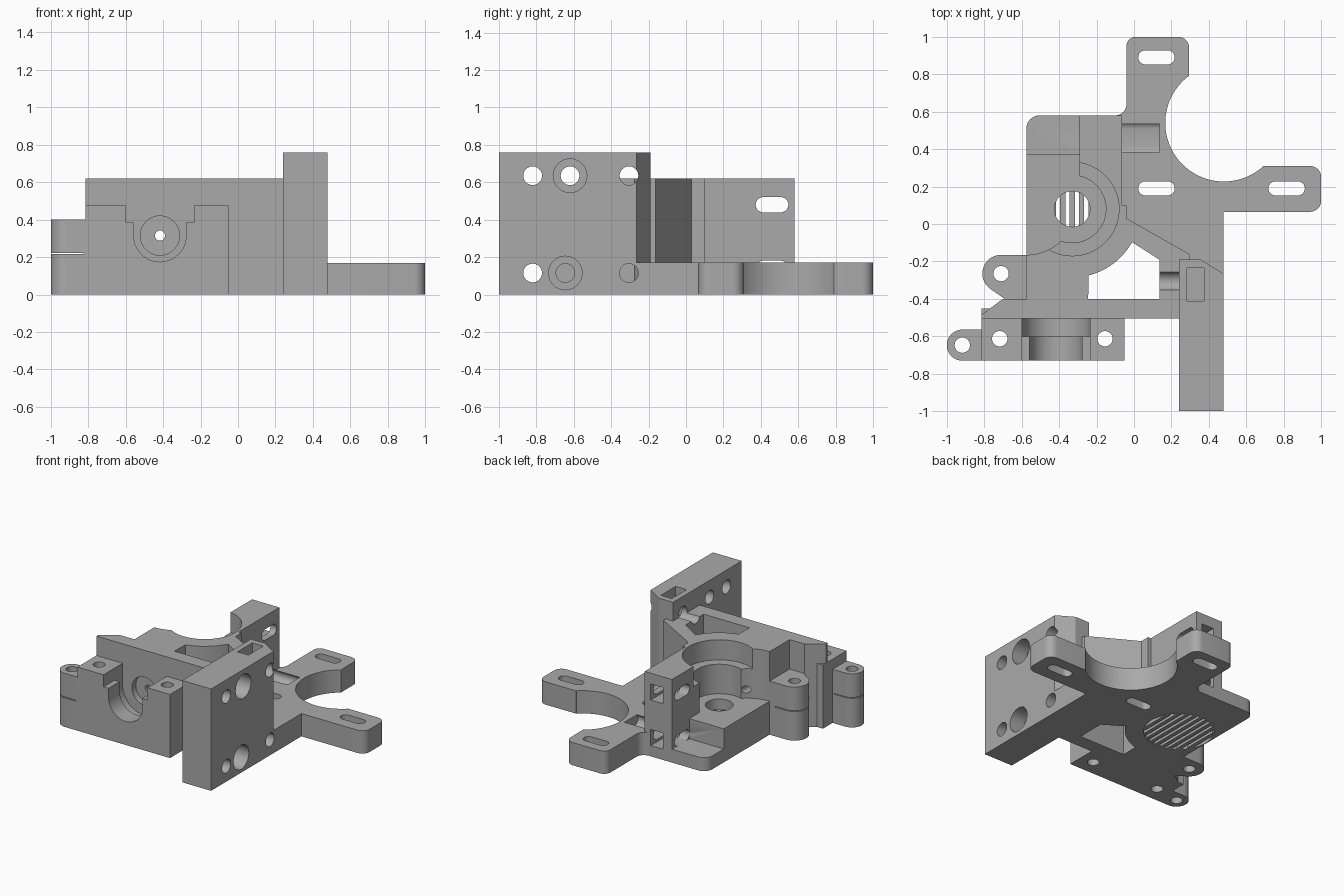
import bpy, bmesh, math
from mathutils import Vector, Matrix

if "Cube" in bpy.data.objects:
    bpy.data.objects.remove(bpy.data.objects["Cube"])

grey = bpy.data.materials.new("plain grey plastic")
grey.diffuse_color = (0.40, 0.40, 0.40, 1)
grey.use_nodes = True
grey.node_tree.nodes["Principled BSDF"].inputs["Base Color"].default_value = grey.diffuse_color


def rounded(points, steps=8):
    """Polygon from (x, y) or (x, y, radius) corners."""
    out = []
    n = len(points)
    for i, p in enumerate(points):
        c = Vector(p[:2])
        if len(p) == 2:
            out.append(c)
            continue
        a = (Vector(points[i - 1][:2]) - c).normalized()
        b = (Vector(points[(i + 1) % n][:2]) - c).normalized()
        half = a.angle(b) / 2
        mid = c + (a + b).normalized() * p[2] / math.sin(half)
        s = c + a * p[2] / math.tan(half) - mid
        e = c + b * p[2] / math.tan(half) - mid
        turn = math.atan2(s.x * e.y - s.y * e.x, s.dot(e))
        out += [mid + Matrix.Rotation(turn * k / steps, 2) @ s for k in range(steps + 1)]
    return out


def arc(cx, cy, r, a0, a1, n=24):
    return [(cx + r * math.cos(math.radians(a0 + (a1 - a0) * k / n)),
             cy + r * math.sin(math.radians(a0 + (a1 - a0) * k / n))) for k in range(n + 1)]


def prism(name, outline, lo, hi, axis='Z'):
    """Extrude an outline: (x,y) along Z, (y,z) along X, (x,z) along Y."""
    place = {'Z': lambda u, v, w: (u, v, w), 'X': lambda u, v, w: (w, u, v),
             'Y': lambda u, v, w: (u, w, v)}[axis]
    bm = bmesh.new()
    pts = rounded(outline)
    bot = [bm.verts.new(place(p[0], p[1], lo)) for p in pts]
    top = [bm.verts.new(place(p[0], p[1], hi)) for p in pts]
    bm.faces.new(bot)
    bm.faces.new(top)
    for i in range(len(pts)):
        j = (i + 1) % len(pts)
        bm.faces.new((bot[i], bot[j], top[j], top[i]))
    bmesh.ops.recalc_face_normals(bm, faces=bm.faces)
    me = bpy.data.meshes.new(name)
    bm.to_mesh(me)
    bm.free()
    me.materials.append(grey)
    ob = bpy.data.objects.new(name, me)
    bpy.context.collection.objects.link(ob)
    return ob


def box(name, x0, x1, y0, y1, z0, z1):
    return prism(name, [(x0, y0), (x1, y0), (x1, y1), (x0, y1)], z0, z1)


def rod(u, v, r, lo, hi, axis='Z', n=48):
    return prism("rod", arc(u, v, r, 0, 360, n)[:-1], lo, hi, axis)


def slot(u, v, length, width, lo, hi, axis='Z'):
    h, r = length / 2, width / 2
    pts = arc(u + h - r, v, r, -90, 90, 12) + arc(u - h + r, v, r, 90, 270, 12)
    return prism("slot", pts, lo, hi, axis)


def combine(target, other, op):
    m = target.modifiers.new("bool", 'BOOLEAN')
    m.operation, m.solver, m.object = op, 'EXACT', other
    bpy.context.view_layer.objects.active = target
    bpy.ops.object.modifier_apply(modifier=m.name)
    bpy.data.objects.remove(other)


# Tall body with wall, round bearing housing and slanted brace
body = prism("extruder_body", [
    (-0.575, -0.4), (-0.70, -0.4), (-0.815, -0.485), (-0.815, -0.505), (0.30, -0.505),
    (0.30, -0.163), (-0.04, 0.03), (-0.04, 0.10), (-0.065, 0.10), (-0.065, 0.58),
    (-0.575, 0.58, 0.07)], 0, 0.62)
cavity = prism("cavity", arc(-0.33, 0.08, 0.365, 284, 331, 16)
               + [(0.135, -0.19), (0.135, -0.4), (-0.245, -0.4)], -0.1, 0.9)
# Motor plate with two arms around the motor opening
plate = prism("motor_plate", [
    (-0.30, 0.02), (-0.30, 0.58), (-0.04, 0.58, 0.0001), (-0.04, 1, 0.05), (0.295, 1, 0.06),
    (0.295, 0.792)] + arc(0.48, 0.54, 0.313, 126.5, 312, 40)
    + [(0.69, 0.31), (1, 0.31, 0.06), (1, 0.065, 0.06), (0.478, 0.065), (0.478, -0.3),
       (0.3, -0.3), (0.2, -0.18)], 0, 0.17)
fillet = prism("fillet", [(-0.1, 0.575), (-0.03, 0.575), (-0.03, 0.64)]
               + arc(-0.1, 0.64, 0.06, 0, -90, 8), 0, 0.17)
# Carriage mounting slab
slab = prism("carriage_slab", [(0.24, -1), (0.478, -1), (0.478, -0.265), (0.355, -0.19),
                               (0.24, -0.19)], 0, 0.76)
# Nozzle mount block and the two hinge lugs
block = box("nozzle_block", -0.815, -0.05, -0.73, -0.45, 0, 0.475)
block_lug = prism("block_lug", arc(-0.917, -0.647, 0.083, 90, 270)
                  + [(-0.75, -0.73), (-0.75, -0.564)], 0, 0.40)
body_lug = prism("body_lug", arc(-0.71, -0.265, 0.1, 90, 235)
                 + [(-0.69, -0.4), (-0.5, -0.4), (-0.5, -0.165)], 0, 0.40)
for part in (plate, fillet, slab, block, block_lug, body_lug):
    combine(body, part, 'UNION')

cuts = [cavity]
# Idler clearance on the left, down to a stepped floor
cuts += [box("idler_gap", -0.7, -0.29, 0.08, 0.7, 0.25, 0.9),
         box("low_step", -0.7, -0.29, 0.375, 0.7, 0.10, 0.9),
         prism("idler_round", arc(-0.575, 0.10, 0.265, -90, 0)
               + [(-0.7, 0.10), (-0.7, -0.165)], 0.25, 0.9)]
# Vertical bearing bore
cuts += [rod(-0.33, 0.08, 0.25, 0.47, 0.9, n=64), rod(-0.33, 0.08, 0.18, 0.25, 0.6, n=64),
         rod(-0.33, 0.08, 0.095, 0.1, 0.4), rod(-0.33, 0.08, 0.24, -0.1, 0.17, n=64)]
# Motor screw slots
for x, y in ((0.12, 0.89), (0.12, 0.19), (0.815, 0.19)):
    cuts.append(slot(x, y, 0.195, 0.075, -0.1, 0.3))
# Idler bolt slots with square nut traps in the rear tower
for z in (0.48, 0.14):
    cuts += [slot(0.46, z, 0.175, 0.082, -0.5 if z > 0.3 else -0.295, 0.135, 'X'),
             box("nut_trap", -0.215, -0.115, 0.36, 0.7, z - 0.06, z + 0.06)]
# Carriage bolt holes, countersunk in the middle pair
for y, z, x0 in ((-0.82, 0.635, 0.1), (-0.82, 0.115, 0.1), (-0.62, 0.635, 0.1),
                 (-0.645, 0.115, 0.1), (-0.305, 0.635, 0.1), (-0.305, 0.115, 0.1)):
    cuts.append(rod(y, z, 0.05, x0, 0.6, 'X', 32))
for y, z in ((-0.62, 0.635), (-0.645, 0.115)):
    cuts.append(rod(y, z, 0.09, 0.36, 0.6, 'X', 32))
cuts.append(box("slab_nut_trap", 0.283, 0.373, -0.41, -0.235, 0.55, 0.9))
# Nozzle groove: open top, narrow front, wide rear, blind recess, filament path
nx, nz = -0.417, 0.315


def groove(r, y0, y1):
    return prism("groove", arc(nx, nz, r, 180, 360) + [(nx + r, 0.6), (nx - r, 0.6)], y0, y1, 'Y')


cuts += [box("groove_top", nx - 0.182, nx + 0.182, -0.8, -0.505, 0.385, 0.6),
         groove(0.14, -0.8, -0.55), groove(0.182, -0.60, -0.505),
         rod(nx, nz, 0.105, -0.55, -0.46, 'Y'), rod(nx, nz, 0.027, -0.5, 0.08, 'Y', 24)]
# Vertical screw holes
for x, y in ((-0.917, -0.647), (-0.71, -0.265), (-0.717, -0.613), (-0.155, -0.613)):
    cuts.append(rod(x, y, 0.041, -0.1, 0.7, n=32))
# Hairline slits through the lugs
cuts += [box("slit", -1.1, -0.825, -0.8, -0.5, 0.217, 0.223),
         box("slit", -0.9, -0.62, -0.42, -0.1, 0.217, 0.223)]
for c in cuts:
    combine(body, c, 'DIFFERENCE')

# Thin support bars under the lower bearing seat
parts = [body]
for k in range(-4, 5):
    x = k * 0.05
    h = math.sqrt(0.24 ** 2 - x ** 2)
    parts.append(box("support_bar", x - 0.344, x - 0.316, 0.08 - h, 0.08 + h, 0, 0.17))

for ob in parts:
    bpy.ops.object.select_all(action='DESELECT')
    ob.select_set(True)
    bpy.context.view_layer.objects.active = ob
    bpy.ops.object.shade_smooth_by_angle(angle=math.radians(30))
